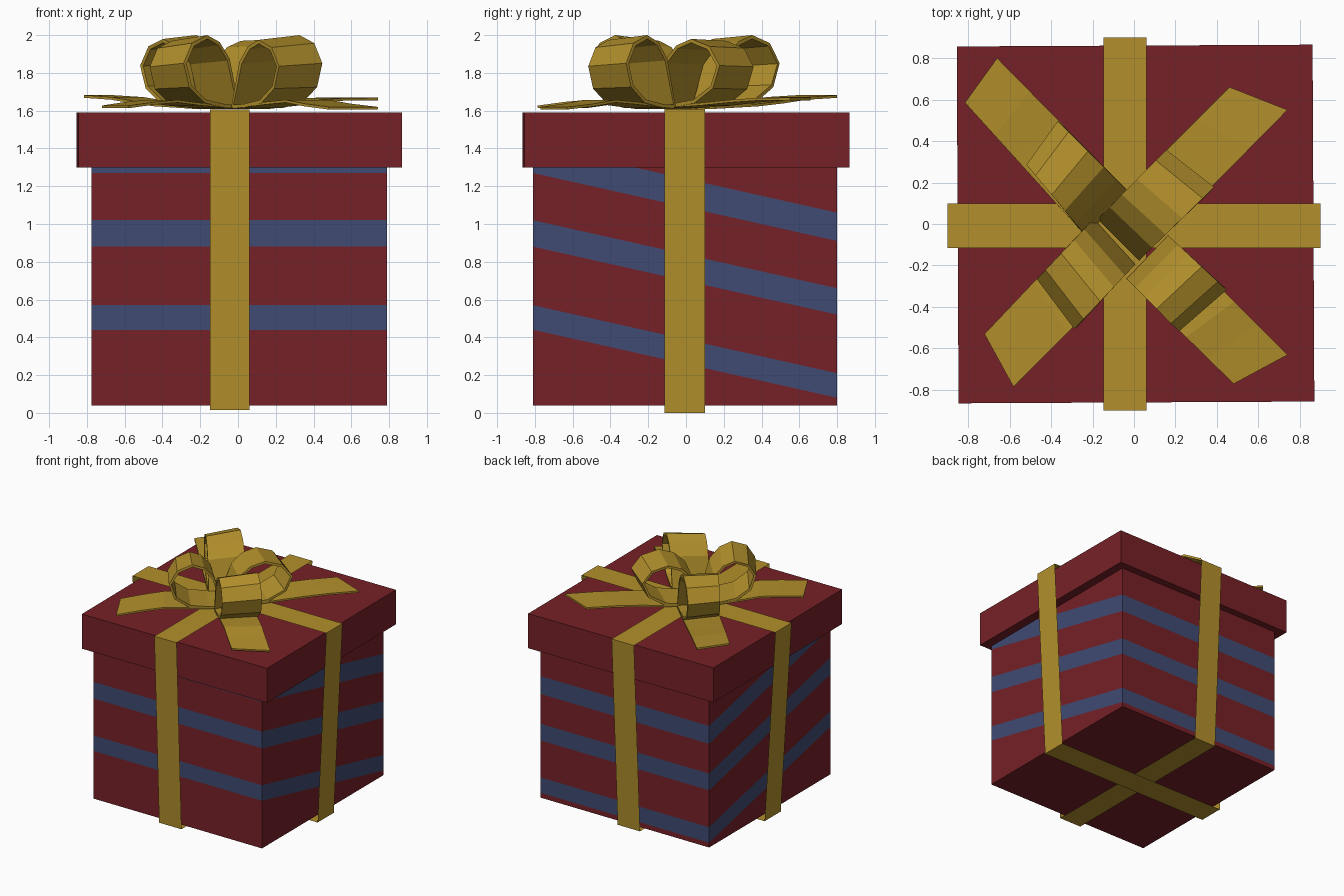
import bpy, bmesh
from mathutils import Vector, Matrix

if "Cube" in bpy.data.objects:
    bpy.data.objects.remove(bpy.data.objects["Cube"])


def material(name, rgb):
    m = bpy.data.materials.new(name)
    m.diffuse_color = (*rgb, 1)
    m.use_nodes = True
    m.node_tree.nodes["Principled BSDF"].inputs["Base Color"].default_value = m.diffuse_color
    return m


RED = material("red_paper", (0.18, 0.015, 0.02))
BLUE = material("blue_stripe", (0.05, 0.07, 0.17))
GOLD = material("gold_ribbon", (0.45, 0.28, 0.025))


def finish(name, bm, mats):
    me = bpy.data.meshes.new(name)
    bm.to_mesh(me)
    bm.free()
    for m in mats:
        me.materials.append(m)
    ob = bpy.data.objects.new(name, me)
    bpy.context.collection.objects.link(ob)
    return ob


def block(lo, hi, turn=0.0):
    bm = bmesh.new()
    bmesh.ops.create_cube(bm, size=1)
    lo, hi = Vector(lo), Vector(hi)
    mat = (Matrix.Translation((lo + hi) / 2) @ Matrix.Rotation(turn, 4, 'Z')
           @ Matrix.Diagonal((*(hi - lo), 1)))
    bm.transform(mat)
    return bm


def strip(name, pairs, closed, thickness=0.0):
    """Ribbon running through pairs of (left, right) points."""
    bm = bmesh.new()
    rows = [[bm.verts.new(p) for p in pair] for pair in pairs]
    nxt = rows[1:] + rows[:1] if closed else rows[1:]
    for a, b in zip(rows, nxt):
        bm.faces.new((a[0], a[1], b[1], b[0]))
    bmesh.ops.recalc_face_normals(bm, faces=bm.faces[:])
    ob = finish(name, bm, [GOLD])
    if thickness:
        mod = ob.modifiers.new("thickness", 'SOLIDIFY')
        mod.thickness = thickness
        mod.offset = 0
    return ob


# Box body, cut along sloping planes so the stripes wrap around it
SLOPE = -0.36 / 1.61
EDGES = [(0.44, 0.57), (0.88, 1.02), (1.27, 1.42)]
box = block((-0.775, -0.81, 0.04), (0.79, 0.80, 1.32))
for z in [v for pair in EDGES for v in pair]:
    bmesh.ops.bisect_plane(box, geom=box.verts[:] + box.edges[:] + box.faces[:],
                           plane_co=(0, -0.81, z), plane_no=(0, -SLOPE, 1))
for f in box.faces:
    c = f.calc_center_median()
    base = c.z - SLOPE * (c.y + 0.81)
    if abs(f.normal.z) < 0.5 and any(a < base < b for a, b in EDGES):
        f.material_index = 1
finish("box", box, [RED, BLUE])

# Lid, turned very slightly
finish("lid", block((-0.85, -0.86, 1.30), (0.865, 0.86, 1.59), 0.005), [RED])

# Two bands wrapped around the box, wider at the top
strip("band_across", [((x, -0.115, z), (x, 0.10, z)) for x, z in
                      [(-0.9, 1.61), (0.9, 1.61), (0.82, 0.0), (-0.8, 0.0)]], True)
strip("band_front_to_back", [((-0.147, y, z), (0.06, y, z)) for y, z in
                             [(-0.9, 1.605), (0.9, 1.605), (0.82, 0.015), (-0.835, 0.015)]], True)

# Bow: each arm has a standing loop and a flat tail on the same line
# name: inner corners, loop outer corners, tail outer corners, edge lift, tail heights
ARMS = {
    "back_left": (((-0.03, 0.16), (-0.24, -0.05)), ((-0.36, 0.49), (-0.51, 0.28)),
                  ((-0.66, 0.80), (-0.815, 0.585)), (0.0, -0.02),
                  (1.617, 1.63, 1.645, 1.665, 1.675)),
    "back_right": (((-0.17, 0.03), (0.03, -0.17)), ((0.15, 0.35), (0.38, 0.17)),
                   ((0.46, 0.66), (0.74, 0.55)), (-0.03, -0.02),
                   (1.617, 1.635, 1.65, 1.66, 1.662)),
    "front_left": (((-0.2, 0.02), (0.0, -0.2)), ((-0.46, -0.26), (-0.28, -0.5)),
                   ((-0.72, -0.53), (-0.58, -0.785)), (-0.03, 0.0),
                   (1.617, 1.635, 1.65, 1.64, 1.62)),
    "front_right": (((0.17, -0.06), (-0.03, -0.27)), ((0.44, -0.31), (0.21, -0.51)),
                    ((0.74, -0.63), (0.48, -0.77)), (0.0, -0.025),
                    (1.617, 1.64, 1.65, 1.63, 1.613)),
}
LOOP = [(0, 1.625), (0.18, 1.87), (0.36, 1.955), (0.58, 1.99), (0.85, 1.95),
        (1.0, 1.85), (0.9, 1.73), (0.62, 1.65), (0.25, 1.625)]


def along(inner, outer, u, z, lift=(0, 0)):
    return [(*Vector(i).lerp(Vector(o), u), z + k * (z - 1.625) / 0.36)
            for i, o, k in zip(inner, outer, lift)]


for name, (inner, loop_end, tail_end, lift, heights) in ARMS.items():
    strip("bow_loop_" + name, [along(inner, loop_end, u, z, lift) for u, z in LOOP], True, 0.02)
    us = (0, 0.35, 0.55, 0.75, 1)
    strip("bow_tail_" + name, [along(inner, tail_end, u, z) for u, z in zip(us, heights)],
          False, 0.014)
